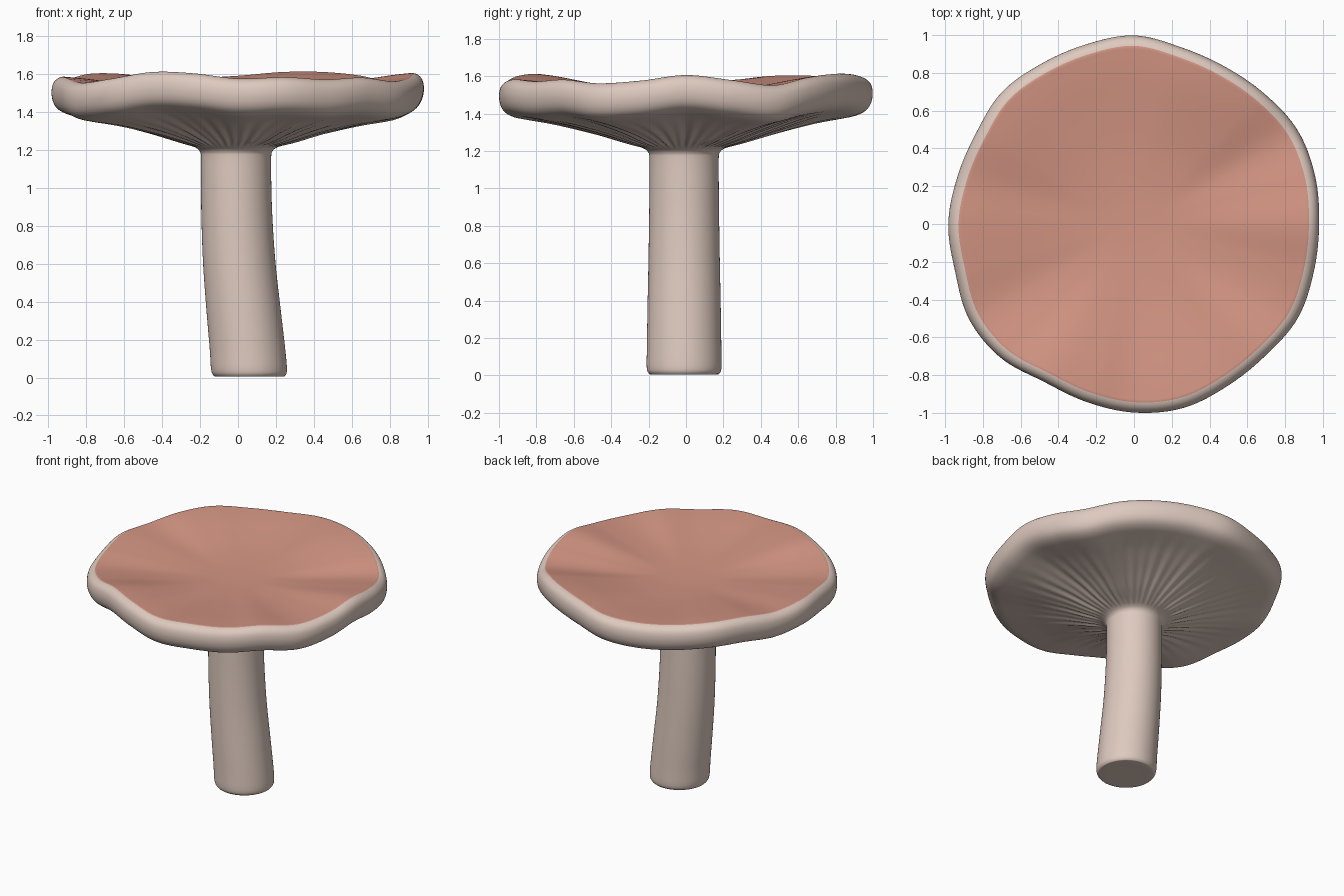
import bpy, bmesh, math

if "Cube" in bpy.data.objects:
    bpy.data.objects.remove(bpy.data.objects["Cube"])

SEG, SUB = 288, 5

# Rim outline radius and rim top height, every 15 degrees from +x
RIM_R = [.98, .992, .998, .976, .962, .968, .998, .984, .98, .988, .965, .968,
         .983, .98, 1.008, 1.0, .962, .975, .998, 1.008, .99, .985, 1.0, .985]
RIM_Z = [1.605, 1.578, 1.55, 1.59, 1.61, 1.61, 1.59, 1.578, 1.585, 1.602, 1.60, 1.578,
         1.585, 1.572, 1.552, 1.575, 1.61, 1.603, 1.575, 1.582, 1.57, 1.58, 1.56, 1.575]

# Profiles: radius, height, x offset of the centre
STEM = [(.10, .005, .06), (.17, .005, .06), (.19, .012, .06), (.2, .045, .058), (.199, .15, .05),
        (.196, .35, .03), (.191, .6, .007), (.187, .85, -.006), (.185, 1.05, -.01)]
UNDER = [(.185, 1.16, -.01), (.19, 1.19, -.01), (.21, 1.21, -.01), (.25, 1.226, -.008),
         (.35, 1.255, 0), (.5, 1.30, 0), (.7, 1.35, 0), (.85, 1.378, 0)]
RIM = [(.92, 1.393, 0), (.965, 1.417, 0), (.99, 1.452, 0), (1, 1.5, 0), (.994, 1.545, 0),
       (.975, 1.573, 0), (.945, 1.587, 0)]
TOP = [(.91, 1.586, 0), (.8, 1.575, 0), (.6, 1.55, 0), (.4, 1.528, 0), (.2, 1.516, 0), (.05, 1.513, 0)]


def catmull(a, b, c, d, t):
    return .5 * (2*b + (c-a)*t + (2*a-5*b+4*c-d)*t*t + (3*b-a-3*c+d)*t**3)


def periodic(table, ang):
    n = len(table)
    f = ang / (2*math.pi) * n
    i = int(f)
    return catmull(*[table[(i+k) % n] for k in (-1, 0, 1, 2)], f - i)


def smoothstep(a, b, x):
    x = min(1, max(0, (x-a)/(b-a)))
    return x*x*(3-2*x)


def material(name, col):
    m = bpy.data.materials.new(name)
    m.diffuse_color = (*col, 1)
    m.use_nodes = True
    m.node_tree.nodes["Principled BSDF"].inputs["Base Color"].default_value = m.diffuse_color
    return m


# Smooth the profile
pts = STEM + UNDER + RIM + TOP
rows = []
for i in range(len(pts) - 1):
    q = [pts[max(0, min(len(pts)-1, i+k))] for k in (-1, 0, 1, 2)]
    for s in range(SUB):
        rows.append([catmull(*[p[c] for p in q], s/SUB) for c in range(3)])
rows.append(list(pts[-1]))
top_row = (len(STEM + UNDER + RIM) - 1) * SUB     # first row of the coloured top

# Wrap the profile around the axis with the wavy rim and gills
bm = bmesh.new()
rings = []
for j, (r, z, cx) in enumerate(rows):
    is_cap = z > 1.1
    m = smoothstep(.2, .9, r) if is_cap else 0
    w = smoothstep(.15, 1.0, r) if is_cap else 0
    under = is_cap and j < top_row and z < 1.4
    gill = .005 * smoothstep(.2, .3, r) * (1 - smoothstep(.45, .92, r)) if under else 0
    ring = []
    for k in range(SEG):
        a = 2*math.pi*k/SEG
        rr = r * (1 + (periodic(RIM_R, a) - 1) * m)
        zz = z + w * (periodic(RIM_Z, a) - 1.587)
        zz += gill * (.65*math.cos(48*a) + .35*math.cos(31*a + 1))
        cy = -.01 * (1 - smoothstep(.2, .5, r)) if j < top_row else 0
        ring.append(bm.verts.new((cx + rr*math.cos(a), cy + rr*math.sin(a), max(0, zz))))
    rings.append(ring)
for j in range(len(rings) - 1):
    for k in range(SEG):
        n = (k+1) % SEG
        f = bm.faces.new((rings[j][k], rings[j][n], rings[j+1][n], rings[j+1][k]))
        f.material_index = 1 if j >= top_row else 0
        f.smooth = True
# Close the base and the middle of the top
bm.faces.new(rings[0][::-1])
f = bm.faces.new(rings[-1])
f.material_index, f.smooth = 1, True

mesh = bpy.data.meshes.new("mushroom")
bm.to_mesh(mesh)
bm.free()
mesh.materials.append(material("pale cream flesh", (.73, .59, .52)))
mesh.materials.append(material("brick pink cap", (.66, .305, .23)))
bpy.context.collection.objects.link(bpy.data.objects.new("mushroom", mesh))
